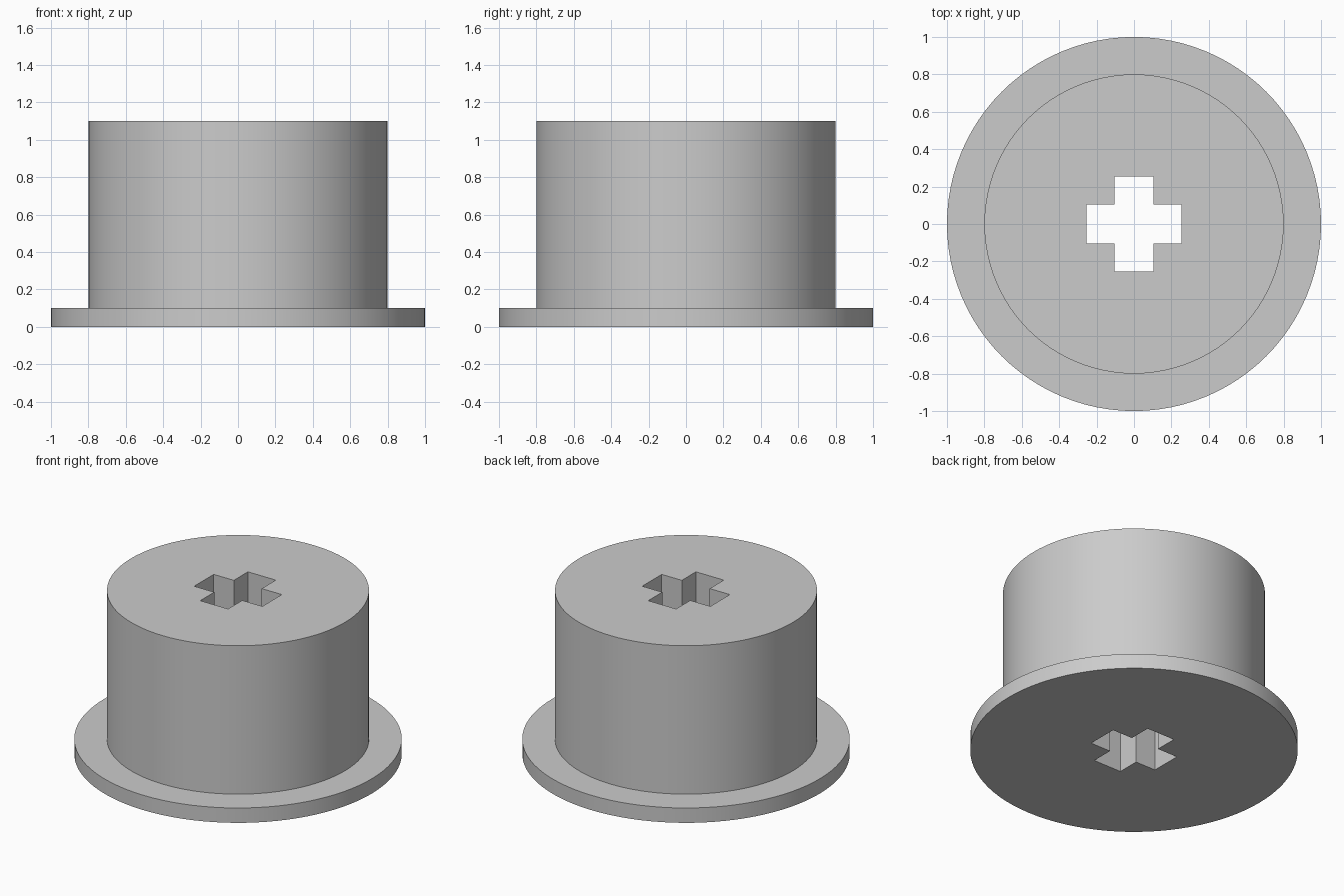
import bpy
import bmesh
import math

SEGMENTS = 96
BASE_HEIGHT, TOTAL_HEIGHT = 0.1, 1.1
ARM_LENGTH, ARM_HALF_WIDTH = 0.254, 0.104

cube = bpy.data.objects.get("Cube")
if cube:
    bpy.data.objects.remove(cube, do_unlink=True)

grey = bpy.data.materials.new("plain grey")
grey.use_nodes = True
colour = (0.6, 0.6, 0.6, 1)
grey.diffuse_color = colour
grey.node_tree.nodes["Principled BSDF"].inputs["Base Color"].default_value = colour


def make_object(name, bm):
    bmesh.ops.recalc_face_normals(bm, faces=bm.faces)
    mesh = bpy.data.meshes.new(name)
    bm.to_mesh(mesh)
    bm.free()
    mesh.materials.append(grey)
    obj = bpy.data.objects.new(name, mesh)
    bpy.context.collection.objects.link(obj)
    return obj


# Flanged hub: a wide disc with a narrower drum, as stacked rings
bm = bmesh.new()
rings = []
for radius, z in [(1, 0), (1, BASE_HEIGHT), (0.8, BASE_HEIGHT), (0.8, TOTAL_HEIGHT)]:
    angles = [math.tau * i / SEGMENTS for i in range(SEGMENTS)]
    rings.append([bm.verts.new((radius * math.cos(a), radius * math.sin(a), z)) for a in angles])
for low, high in zip(rings, rings[1:]):
    for i in range(SEGMENTS):
        j = (i + 1) % SEGMENTS
        bm.faces.new((low[i], low[j], high[j], high[i]))
bm.faces.new(rings[0])
bm.faces.new(rings[-1])
hub = make_object("flanged_hub", bm)

# Cross-shaped cutter: one arm end turned through four quarters
bm = bmesh.new()
outline = []
l, w = ARM_LENGTH, ARM_HALF_WIDTH
for quarter in range(4):
    c, s = [(1, 0), (0, 1), (-1, 0), (0, -1)][quarter]
    for x, y in [(l, -w), (l, w), (w, w)]:
        outline.append(bm.verts.new((x * c - y * s, x * s + y * c, -0.2)))
face = bm.faces.new(outline)
extruded = bmesh.ops.extrude_face_region(bm, geom=[face])["geom"]
top = [v for v in extruded if isinstance(v, bmesh.types.BMVert)]
bmesh.ops.translate(bm, verts=top, vec=(0, 0, TOTAL_HEIGHT + 0.4))
cutter = make_object("cross_cutter", bm)
cutter.hide_render = True

# Cut the axle hole right through, then drop the cutter
cut = hub.modifiers.new("cross_hole", "BOOLEAN")
cut.operation = "DIFFERENCE"
cut.solver = "EXACT"
cut.object = cutter
bpy.ops.object.select_all(action="DESELECT")
bpy.context.view_layer.objects.active = hub
hub.select_set(True)
bpy.ops.object.modifier_apply(modifier=cut.name)
bpy.data.objects.remove(cutter, do_unlink=True)

# Smooth round walls, sharp rims and hole corners
bpy.ops.object.shade_smooth_by_angle(angle=math.radians(30))
